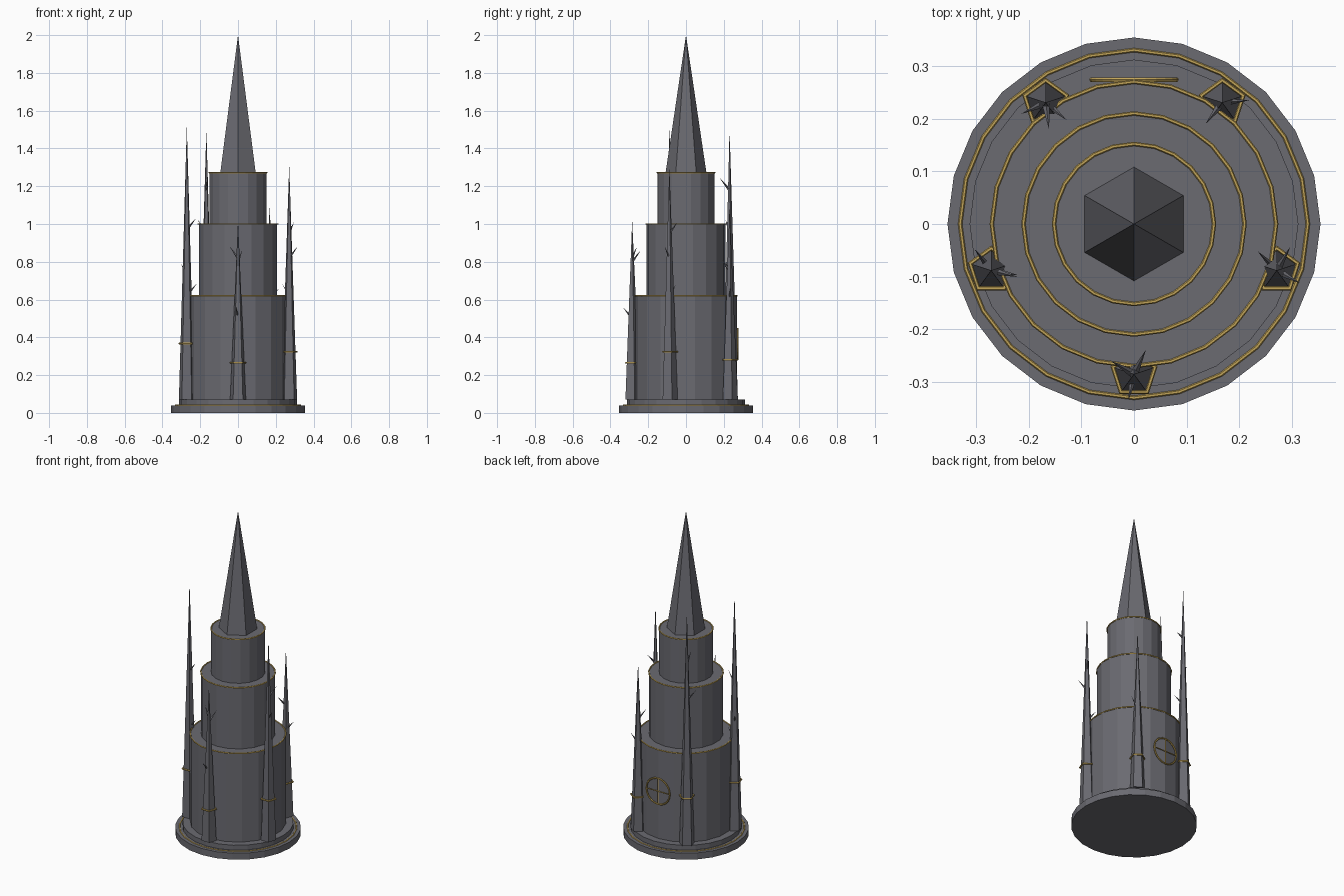
import bpy, math
from mathutils import Vector

if "Cube" in bpy.data.objects:
    bpy.data.objects.remove(bpy.data.objects["Cube"])


def material(name, rgb):
    m = bpy.data.materials.new(name)
    m.diffuse_color = (*rgb, 1)
    m.use_nodes = True
    m.node_tree.nodes["Principled BSDF"].inputs["Base Color"].default_value = m.diffuse_color
    return m


STONE = material("grey stone", (0.145, 0.145, 0.165))
GOLD = material("gold trim", (0.55, 0.38, 0.10))


def finish(name, mat):
    ob = bpy.context.object
    ob.name = name
    ob.data.materials.append(mat)
    return ob


def frustum(name, sides, r1, r2, z1, z2, x=0, y=0):
    bpy.ops.mesh.primitive_cone_add(vertices=sides, radius1=r1, radius2=r2,
                                    depth=z2 - z1, location=(x, y, (z1 + z2) / 2))
    return finish(name, STONE)


def ring(name, sides, r, minor, loc, rot=(0, 0, 0), minor_sides=6):
    bpy.ops.mesh.primitive_torus_add(major_segments=sides, minor_segments=minor_sides,
                                     major_radius=r, minor_radius=minor,
                                     location=loc, rotation=rot)
    return finish(name, GOLD)


# Stepped plinth with inlaid band
frustum("plinth_lower", 24, 0.354, 0.354, 0, 0.04)
frustum("plinth_upper", 24, 0.312, 0.312, 0.04, 0.07)
ring("plinth_band", 24, 0.33, 0.004, (0, 0, 0.04))

# Three tiers, each with a gold rim
for i, (r, z1, z2, sides) in enumerate([(0.27, 0.07, 0.62, 18),
                                        (0.21, 0.62, 1.0, 18),
                                        (0.152, 1.0, 1.272, 18)], 1):
    frustum(f"tier_{i}", sides, r, r, z1, z2)
    ring(f"tier_rim_{i}", 24, r, 0.004, (0, 0, z2))

# Central spire
frustum("spire", 6, 0.108, 0, 1.272, 2.0)

# Pinnacles: direction, tip height, thorns as (direction, base height)
PINNACLES = [
    (-90, 1.02, [(64, 0.80), (150, 0.82), (258, 0.50)]),
    (-18, 1.31, [(-29, 0.82), (135, 0.62), (60, 0.95)]),
    (54, 1.10, [(5, 0.60), (232, 0.75)]),
    (126, 1.50, [(-83, 1.18), (205, 0.96), (-40, 0.75)]),
    (198, 1.52, [(-14, 0.97), (128, 0.73), (-10, 0.62)]),
]
BASE_Z, BASE_R = 0.07, 0.044
for i, (ang, tip, thorns) in enumerate(PINNACLES, 1):
    a = math.radians(ang)
    x, y = 0.285 * math.cos(a), 0.285 * math.sin(a)
    frustum(f"pinnacle_{i}", 5, BASE_R, 0, BASE_Z, tip, x, y)
    # Five-sided collar, one corner towards the back
    ring(f"pinnacle_collar_{i}", 5, 0.042, 0.005,
         (x, y, BASE_Z + 0.205 * (tip - BASE_Z)), (0, 0, math.pi / 2))
    for j, (t, z) in enumerate(thorns, 1):
        t = math.radians(t)
        d = Vector((math.cos(t), math.sin(t), 1.2)).normalized()
        length = 0.08
        bpy.ops.mesh.primitive_cone_add(
            vertices=4, radius1=0.008, radius2=0, depth=length,
            location=Vector((x, y, z)) + d * length / 2,
            rotation=d.to_track_quat('Z', 'Y').to_euler())
        finish(f"thorn_{i}_{j}", STONE)

# Round window tracery on the back wall
WZ, WY = 0.365, 0.274
ring("window_ring", 24, 0.08, 0.005, (0, WY, WZ), (math.pi / 2, 0, 0))
for name, rot in (("window_mullion", (0, 0, 0)), ("window_transom", (0, math.pi / 2, 0))):
    bpy.ops.mesh.primitive_cylinder_add(vertices=6, radius=0.003, depth=0.16,
                                        location=(0, WY, WZ), rotation=rot)
    finish(name, GOLD)
